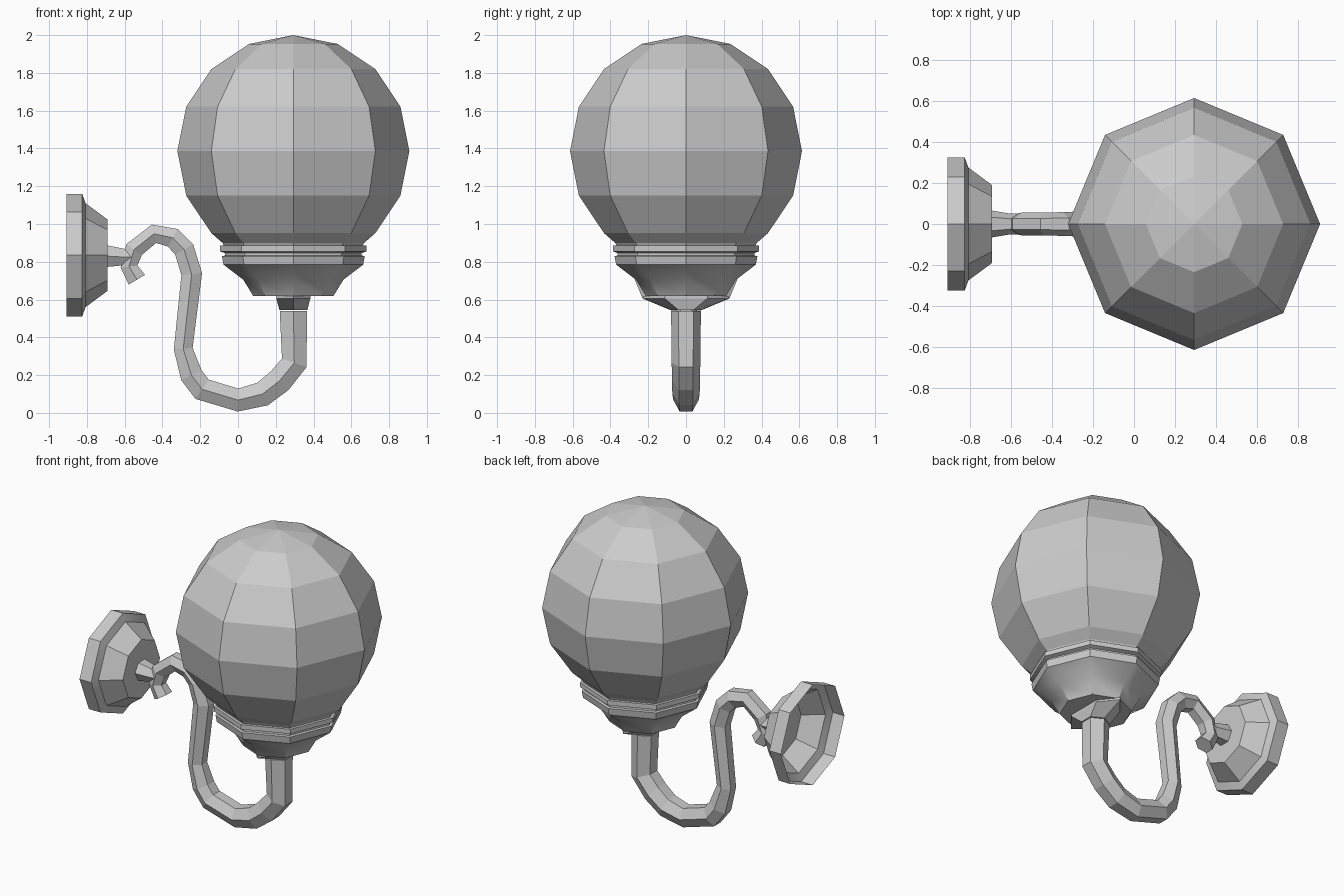
import bpy, bmesh
from math import sin, cos, pi, radians
from mathutils import Vector

if "Cube" in bpy.data.objects:
    bpy.data.objects.remove(bpy.data.objects["Cube"])

CX = 0.293  # lamp axis


def loft(name, rings, cap_start=False, cap_end=False, smooth=None):
    """Skin a list of equal-length vertex rings."""
    bm = bmesh.new()
    vr = [[bm.verts.new(p) for p in ring] for ring in rings]
    n = len(rings[0])
    for a, b in zip(vr, vr[1:]):
        for i in range(n):
            j = (i + 1) % n
            bm.faces.new((a[i], a[j], b[j], b[i]))
    if cap_start:
        bm.faces.new(vr[0][::-1])
    if cap_end:
        bm.faces.new(vr[-1])
    bmesh.ops.remove_doubles(bm, verts=bm.verts, dist=1e-5)
    bmesh.ops.recalc_face_normals(bm, faces=bm.faces)
    me = bpy.data.meshes.new(name)
    bm.to_mesh(me)
    bm.free()
    ob = bpy.data.objects.new(name, me)
    bpy.context.collection.objects.link(ob)
    if smooth:
        bpy.ops.object.select_all(action='DESELECT')
        ob.select_set(True)
        bpy.context.view_layer.objects.active = ob
        bpy.ops.object.shade_smooth_by_angle(angle=radians(smooth))
    return ob


def ring_z(r, z, n=8):
    return [(CX + r * cos(2 * pi * i / n), r * sin(2 * pi * i / n), z) for i in range(n)]


def ring_x(r, x, z=0.835, n=8):
    return [(x, r * cos(2 * pi * i / n), z + r * sin(2 * pi * i / n)) for i in range(n)]


# Glass globe, cut off where it enters the collar
R = 0.614
globe = [(R * cos(radians(a)), 1.386 + R * sin(radians(a)))
         for a in (67.5, 45, 22.5, 0, -22.5, -45)]
loft("globe", [ring_z(0, 2.0)] + [ring_z(r, z) for r, z in globe + [(0.375, 0.9), (0.36, 0.87)]])

# Collar and cup holding the globe
cup = [(0.34, 0.885), (0.387, 0.885), (0.387, 0.855), (0.362, 0.846), (0.362, 0.833),
       (0.378, 0.83), (0.37, 0.785), (0.265, 0.705), (0.212, 0.618)]
loft("globe_cup", [ring_z(r, z) for r, z in cup], cap_end=True, smooth=30)

# Wall plate, open at the back
plate = [(0.325, -0.908), (0.325, -0.825), (0.275, -0.807), (0.19, -0.692)]
loft("wall_plate", [ring_x(r, x) for r, x in plate], cap_end=True, smooth=30)

# Short stem from plate to arm
loft("plate_stem", [ring_x(0.066, -0.695, 0.83, 6), ring_x(0.05, -0.6, 0.825, 6),
                    ring_x(0.05, -0.555, 0.825, 6)], True, True)

# Curved arm: x, z, half width along the path
path = [(-0.535, 0.705, .05), (-0.577, 0.775, .045), (-0.55, 0.865, .05), (-0.445, 0.948, .05),
        (-0.345, 0.927, .053), (-0.285, 0.865, .055), (-0.245, 0.735, .055), (-0.29, 0.34, .05),
        (-0.247, 0.2, .06), (-0.19, 0.125, .062), (0, 0.068, .061), (0.13, 0.1, .066),
        (0.22, 0.17, .068), (0.298, 0.265, .069), (0.293, 0.54, .072)]
rings = []
for k, (x, z, w) in enumerate(path):
    p = Vector((x, 0, z))
    pts = [Vector((q[0], 0, q[1])) for q in path]
    d1 = (pts[k] - pts[k - 1]).normalized() if k else Vector()
    d2 = (pts[k + 1] - pts[k]).normalized() if k < len(pts) - 1 else Vector()
    t = (d1 + d2).normalized()
    if k == len(path) - 1:
        t = Vector((0, 0, 1))
    side = Vector((t.z, 0, -t.x))
    r = w / cos(pi / 6)
    rings.append([p + side * r * cos(a) + Vector((0, r * 0.95 * sin(a), 0))
                  for a in [pi / 2 + i * pi / 3 for i in range(6)]])
loft("curved_arm", rings, True, True)

# Winged socket joining arm to cup, wide from side to side
socket = [(0.074, 0.08, 0.545), (0.09, 0.225, 0.606), (0.09, 0.225, 0.62)]
loft("arm_socket", [[(CX + sx / cos(pi / 6) * cos(a), sy * sin(a), z)
                     for a in [pi / 2 + i * pi / 3 for i in range(6)]]
                    for sx, sy, z in socket], True, True)
